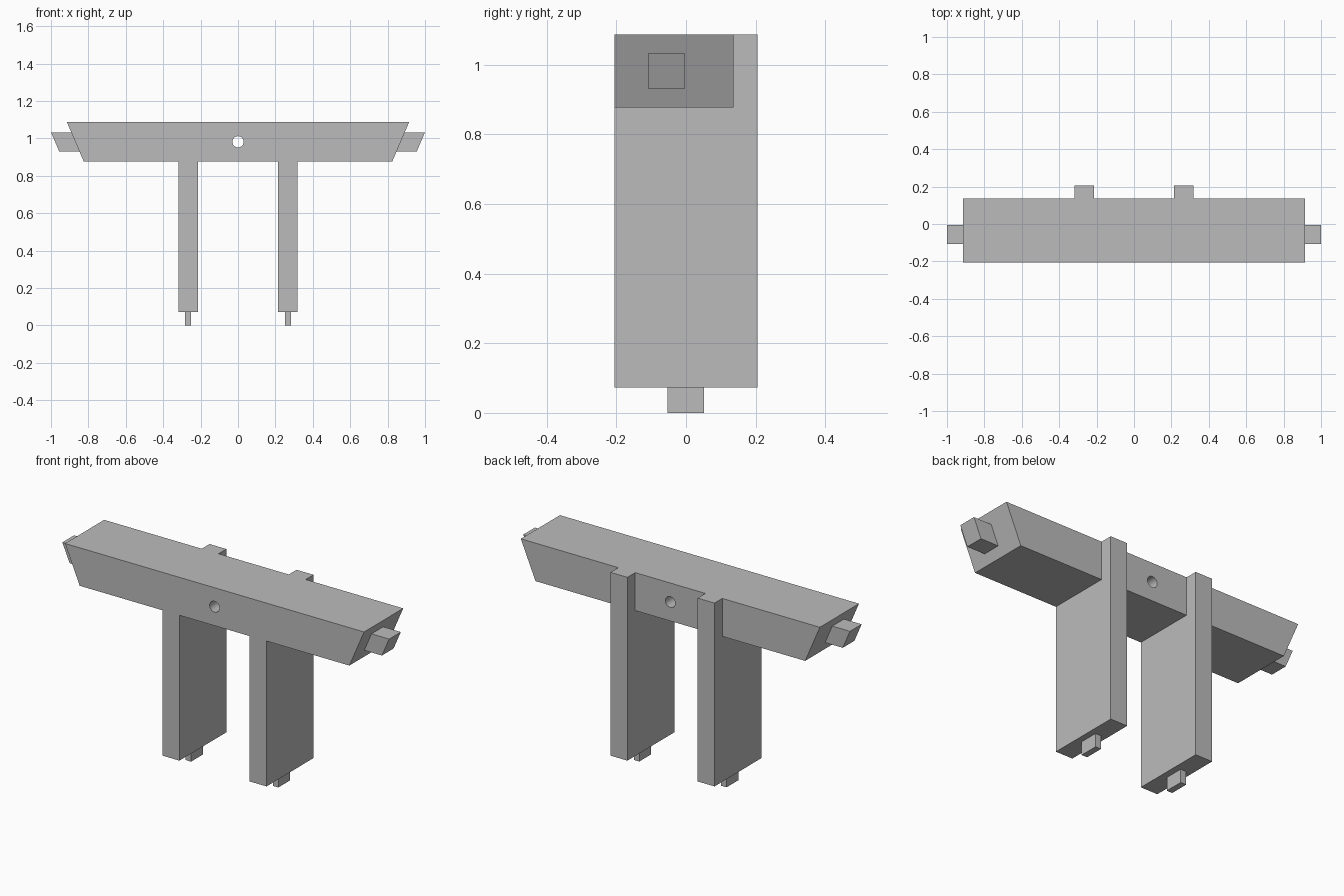
import bpy
import bmesh
from mathutils import Vector

cube = bpy.data.objects.get("Cube")
if cube:
    bpy.data.objects.remove(cube, do_unlink=True)

grey = bpy.data.materials.new("plain_grey")
grey.use_nodes = True
COLOUR = (0.5, 0.5, 0.5, 1)
grey.diffuse_color = COLOUR
grey.node_tree.nodes["Principled BSDF"].inputs["Base Color"].default_value = COLOUR


def prism(name, profile, extrude):
    """Solid made by sweeping a flat outline along a vector."""
    bm = bmesh.new()
    face = bm.faces.new([bm.verts.new(p) for p in profile])
    swept = bmesh.ops.extrude_face_region(bm, geom=[face])
    verts = [g for g in swept["geom"] if isinstance(g, bmesh.types.BMVert)]
    bmesh.ops.translate(bm, verts=verts, vec=Vector(extrude))
    bmesh.ops.recalc_face_normals(bm, faces=bm.faces)
    mesh = bpy.data.meshes.new(name)
    bm.to_mesh(mesh)
    bm.free()
    mesh.materials.append(grey)
    obj = bpy.data.objects.new(name, mesh)
    bpy.context.collection.objects.link(obj)
    return obj


FRONT, BEAM_BACK, LEG_BACK = -0.205, 0.137, 0.205
BEAM_LOW, TOP, SHOULDER = 0.877, 1.087, 0.073
TOP_X, LOW_X = 0.915, 0.825


def end_x(z):
    """Half length of the beam at a height, following its sloping ends."""
    return LOW_X + (TOP_X - LOW_X) * (z - BEAM_LOW) / (TOP - BEAM_LOW)


# Beam with undercut ends
beam = prism("beam", [(-LOW_X, FRONT, BEAM_LOW), (LOW_X, FRONT, BEAM_LOW),
                      (TOP_X, FRONT, TOP), (-TOP_X, FRONT, TOP)],
             (0, BEAM_BACK - FRONT, 0))

# Peg hole through the middle of the beam
bpy.ops.mesh.primitive_cylinder_add(vertices=32, radius=0.03, depth=1,
                                    location=(0, 0, 0.982), rotation=(1.570796, 0, 0))
cutter = bpy.context.object
cutter.name = "peg_hole_cutter"
cutter.data.materials.append(grey)
cutter.hide_render = True
cutter.hide_set(True)
cut = beam.modifiers.new("peg_hole", "BOOLEAN")
cut.operation = "DIFFERENCE"
cut.solver = "EXACT"
cut.object = cutter

for side, s in (("left", 1), ("right", -1)):
    # Slanted tenon on the beam end
    low, high, reach = 0.93, 1.033, 0.108
    prism(side + "_beam_tenon",
          [(s * end_x(low), -0.107, low), (s * (end_x(low) + reach), -0.107, low),
           (s * (end_x(high) + reach), -0.107, high), (s * end_x(high), -0.107, high)],
          (0, 0.102, 0))

    # Leg notched to carry the beam
    x = s * 0.215
    prism(side + "_leg",
          [(x, FRONT, SHOULDER), (x, LEG_BACK, SHOULDER), (x, LEG_BACK, TOP),
           (x, BEAM_BACK, TOP), (x, BEAM_BACK, BEAM_LOW), (x, FRONT, BEAM_LOW)],
          (s * 0.103, 0, 0))

    # Tenon below the leg
    x = s * 0.25
    prism(side + "_leg_tenon",
          [(x, -0.053, 0), (x, 0.051, 0), (x, 0.051, SHOULDER), (x, -0.053, SHOULDER)],
          (s * 0.034, 0, 0))
